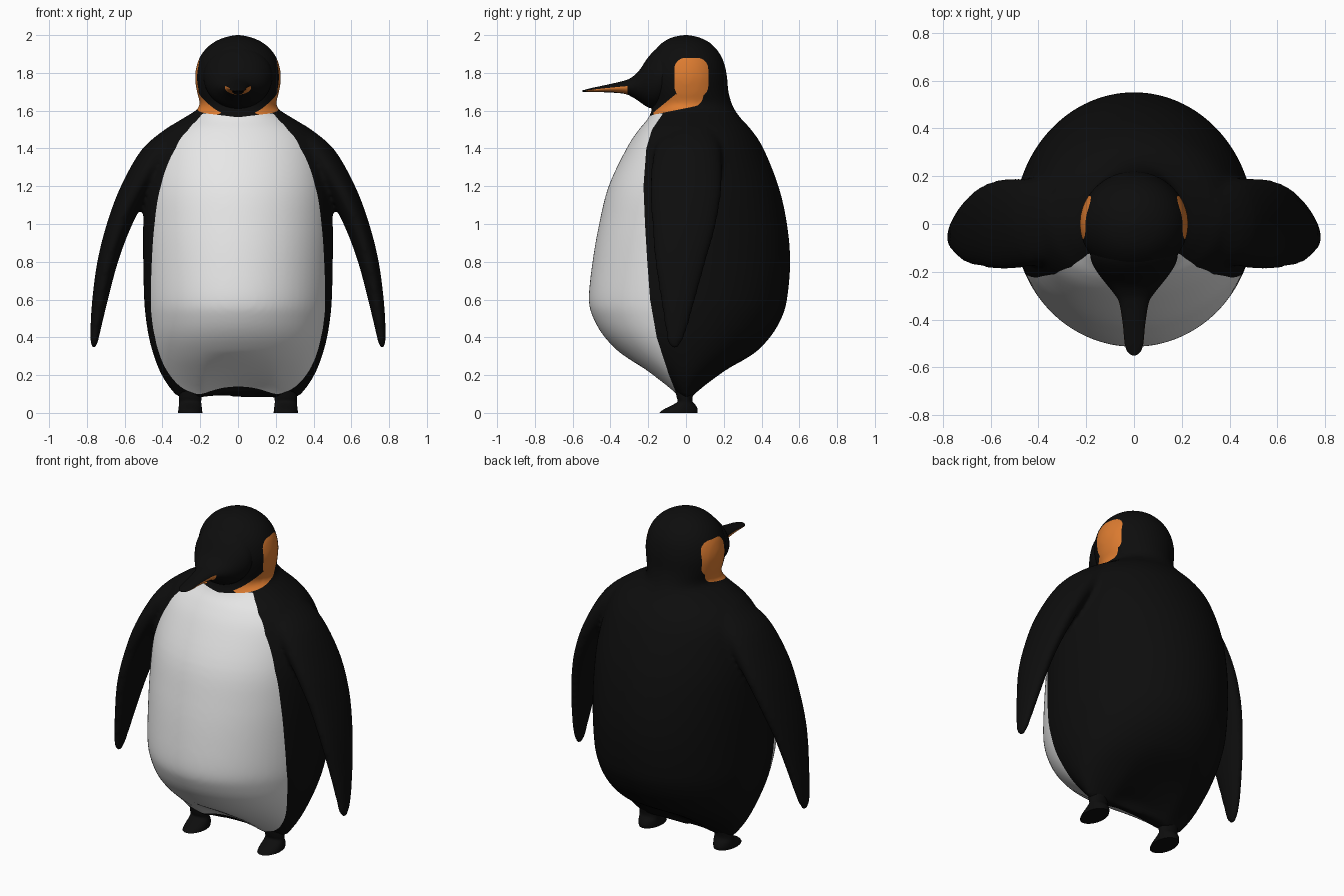
import bpy, bmesh
from math import sin, cos, pi, hypot
from mathutils import Vector

cube = bpy.data.objects.get("Cube")
if cube:
    bpy.data.objects.remove(cube)


def material(name, colour):
    m = bpy.data.materials.new(name)
    m.use_nodes = True
    m.diffuse_color = (*colour, 1)
    m.node_tree.nodes["Principled BSDF"].inputs["Base Color"].default_value = (*colour, 1)
    return m


MATS = [material("black feathers", (0.004, 0.004, 0.004)),
        material("white belly", (0.8, 0.8, 0.8)),
        material("orange patch", (0.72, 0.2, 0.03))]


def smooth_rows(rows, steps):
    """Catmull-Rom interpolation of the station rows."""
    out = []
    for i in range(len(rows) - 1):
        a, b, c, d = (Vector(rows[min(max(k, 0), len(rows) - 1)]) for k in range(i - 1, i + 3))
        for s in range(steps):
            t = s / steps
            out.append(b + (c - a) * t / 2 + (a * 2 - b * 5 + c * 4 - d) * t * t / 2
                       + (b * 3 - a - c * 3 + d) * t ** 3 / 2)
    return out + [Vector(rows[-1])]


def loft(bm, stations, point, sides=48):
    """Skin closed rings; point(station, cos, sin) gives each position."""
    rings = [[bm.verts.new(point(s, cos(2 * pi * k / sides), sin(2 * pi * k / sides)))
              for k in range(sides)] for s in stations]
    for lo, hi in zip(rings, rings[1:]):
        for k in range(sides):
            j = (k + 1) % sides
            bm.faces.new((lo[k], lo[j], hi[j], hi[k]))
    bm.faces.new(rings[0])
    bm.faces.new(rings[-1])


def make_object(name, bm):
    bmesh.ops.recalc_face_normals(bm, faces=bm.faces)
    mesh = bpy.data.meshes.new(name)
    bm.to_mesh(mesh)
    bm.free()
    for m in MATS:
        mesh.materials.append(m)
    ob = bpy.data.objects.new(name, mesh)
    bpy.context.collection.objects.link(ob)
    return ob


def shade(ob, angle):
    bpy.ops.object.select_all(action="DESELECT")
    ob.select_set(True)
    bpy.context.view_layer.objects.active = ob
    bpy.ops.object.shade_smooth_by_angle(angle=angle)


# Torso and head: height, half width, front depth, back depth
TORSO = [(.075, .30, .045, .04), (.1, .34, .065, .06), (.2, .405, .20, .20),
         (.3, .445, .33, .345), (.4, .472, .43, .445), (.5, .488, .49, .505),
         (.6, .497, .515, .535), (.8, .502, .495, .552), (1.0, .502, .46, .535),
         (1.2, .49, .41, .49), (1.4, .445, .315, .41), (1.5, .38, .25, .345),
         (1.56, .29, .20, .29), (1.62, .205, .18, .25), (1.7, .218, .2, .225),
         (1.78, .228, .215, .218), (1.86, .213, .2, .2), (1.92, .178, .165, .167),
         (1.965, .125, .12, .12), (1.99, .065, .07, .065), (2.002, .01, .01, .01)]


def torso_point(s, c, n):
    x = s[1] * c
    arch = max(0, 1 - (x / .2) ** 2) * max(0, 1 - (s[0] - .075) / .25)
    return x, n * (s[3] if n > 0 else s[2]), s[0] + .045 * arch


# Flippers: height, centre x, half thickness, centre y, half breadth
FLIPPER = [(.335, .763, .006, -.06, .012), (.37, .762, .02, -.06, .037),
           (.45, .753, .029, -.052, .06), (.6, .73, .042, -.042, .092),
           (.8, .69, .055, -.03, .135), (1.0, .627, .068, -.01, .17),
           (1.2, .535, .085, 0, .19), (1.4, .4, .105, .01, .175),
           (1.52, .27, .09, .03, .12)]

bm = bmesh.new()
loft(bm, smooth_rows(TORSO, 4), torso_point, 72)
for side in (-1, 1):
    loft(bm, smooth_rows(FLIPPER, 4),
         lambda s, c, n: (side * (s[1] + s[2] * c), s[3] + s[4] * n, s[0]))
body = make_object("body", bm)

# Fuse torso and flippers into one soft skin
fuse = body.modifiers.new("fuse", "REMESH")
fuse.mode = "VOXEL"
fuse.voxel_size = .014
soften = body.modifiers.new("soften", "SMOOTH")
soften.factor = .5
soften.iterations = 10
bpy.context.view_layer.update()
skin = bpy.data.meshes.new_from_object(
    body.evaluated_get(bpy.context.evaluated_depsgraph_get()))
body.modifiers.clear()

# Colour fields: positive inside the coloured area
BELLY_EDGE = [(.05, -.03), (.2, -.09), (.4, -.155), (.6, -.19), (.8, -.205), (1.0, -.217),
              (1.2, -.225), (1.4, -.21), (1.5, -.18), (1.58, -.125), (2.1, .1)]


def belly(p):
    for (z0, y0), (z1, y1) in zip(BELLY_EDGE, BELLY_EDGE[1:]):
        if p.z <= z1:
            break
    edge = y0 + (y1 - y0) * (p.z - z0) / (z1 - z0)
    return min(edge - p.y, 1.565 + min(.02, abs(p.x) * .12) - p.z, .55 - abs(p.x))


def cheek(p):
    # rounded block behind the eye
    dy, dz = abs(p.y - .028) - .03, abs(p.z - 1.775) - .045
    block = .06 - hypot(max(dy, 0), max(dz, 0)) - min(max(dy, dz), 0)
    # tail tapering forward under the chin
    a, b = Vector((.03, 1.68)), Vector((-.17, 1.585))
    q = Vector((p.y, p.z)) - a
    t = min(max(q.dot(b - a) / (b - a).length_squared, 0), 1)
    return max(block, .055 * (1 - t) + .006 - (q - (b - a) * t).length)


bm = bmesh.new()
bm.from_mesh(skin)
for field in (belly, cheek):
    # cut the skin cleanly along the border of the field
    value = {v: field(v.co) for v in bm.verts}
    cuts = []
    for e in list(bm.edges):
        v0, v1 = e.verts
        f0, f1 = value[v0], value[v1]
        if f0 * f1 < 0:
            cuts.append(bmesh.utils.edge_split(e, v0, f0 / (f0 - f1))[1])
    bmesh.ops.connect_verts(bm, verts=cuts)
for f in bm.faces:
    p = f.calc_center_median()
    f.material_index = 1 if belly(p) > 0 else 2 if cheek(p) > 0 else 0
bm.to_mesh(body.data)
bm.free()
shade(body, pi)

# Bill: y, centre height, half width, half height
BILL = [(-.55, 1.704, .008, .003), (-.535, 1.705, .027, .006), (-.5, 1.709, .039, .011),
        (-.42, 1.717, .047, .02), (-.33, 1.724, .062, .034), (-.29, 1.725, .085, .05),
        (-.25, 1.73, .117, .08), (-.2, 1.75, .155, .133), (-.15, 1.772, .18, .16),
        (-.1, 1.79, .18, .15), (-.05, 1.79, .15, .12)]
bm = bmesh.new()
loft(bm, smooth_rows(BILL, 5), lambda s, c, n: (s[2] * c, s[0], s[1] + s[3] * n))
bill = make_object("bill", bm)
for f in bill.data.polygons:
    if f.center.y < -.31 and abs(f.center.x) > .012 and -.95 < f.normal.z < .25 and f.center.y > -.53:
        f.material_index = 2
shade(bill, pi)

# Feet: height, front y, back y, half width
FOOT = [(0, -.14, .06, .064), (.018, -.12, .062, .063), (.04, -.075, .052, .06),
        (.06, -.045, .035, .058), (.085, -.05, .035, .06), (.14, -.06, .05, .06)]
for side, name in ((1, "left_foot"), (-1, "right_foot")):
    bm = bmesh.new()
    loft(bm, smooth_rows(FOOT, 3),
         lambda s, c, n: (side * .253 + s[3] * c, (s[1] + s[2]) / 2 + n * (s[2] - s[1]) / 2, s[0]), 32)
    shade(make_object(name, bm), pi / 4)
